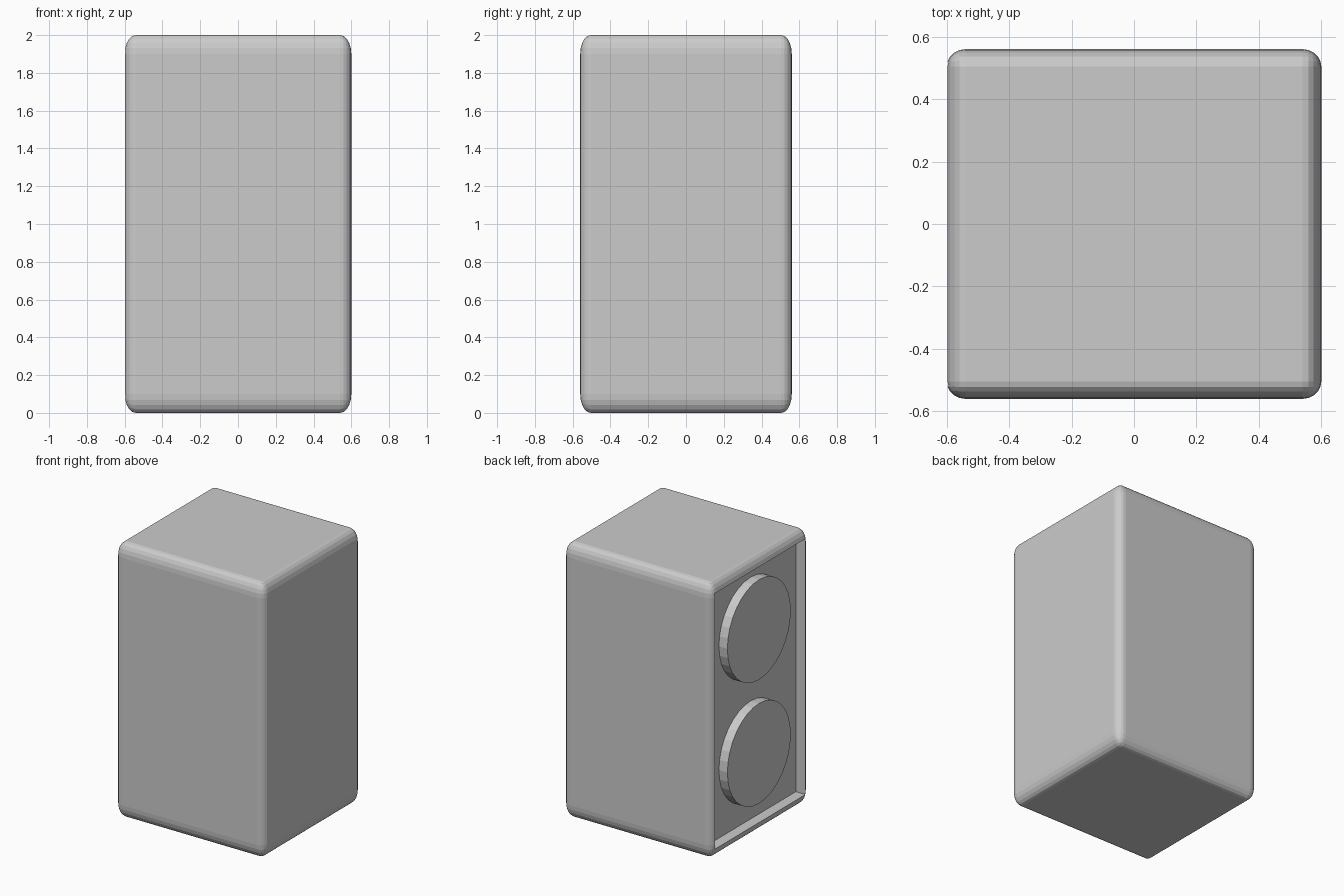
import bpy, bmesh, math
from mathutils import Matrix, Vector

if "Cube" in bpy.data.objects:
    bpy.data.objects.remove(bpy.data.objects["Cube"])


def make_object(name, bm):
    mesh = bpy.data.meshes.new(name)
    bm.normal_update()
    bm.to_mesh(mesh)
    bm.free()
    obj = bpy.data.objects.new(name, mesh)
    bpy.context.collection.objects.link(obj)
    return obj


def make_box(name, size, centre, bevel=0.0, segments=1):
    # The bevel is made on a 2-unit cube, then stretched with it
    bm = bmesh.new()
    bmesh.ops.create_cube(bm, size=2)
    if bevel:
        bmesh.ops.bevel(bm, geom=bm.edges[:], offset=bevel, segments=segments,
                        profile=0.5, affect='EDGES', clamp_overlap=True)
    bmesh.ops.scale(bm, vec=Vector(size) / 2, verts=bm.verts)
    bmesh.ops.translate(bm, vec=centre, verts=bm.verts)
    return make_object(name, bm)


PANEL_X = -0.52    # floor of the recess on the left side
DISC_X = -0.588    # outer face of the discs

# Rounded body
body = make_box("body", (1.2, 1.12, 2.0), (0, 0, 1), bevel=0.1, segments=5)

# Rectangular recess in the left side
cutter = make_box("recess_cutter", (0.4, 1.04, 1.86), (PANEL_X - 0.2, 0, 1))
cutter.hide_render = True
cut = body.modifiers.new("recess", 'BOOLEAN')
cut.operation = 'DIFFERENCE'
cut.solver = 'EXACT'
cut.object = cutter
bpy.context.view_layer.objects.active = body
bpy.ops.object.modifier_apply(modifier=cut.name)
bpy.data.objects.remove(cutter)

# Two round discs standing on the recess floor
for name, z in (("upper_disc", 1.465), ("lower_disc", 0.565)):
    bm = bmesh.new()
    bmesh.ops.create_cone(
        bm, cap_ends=True, segments=32, radius1=0.364, radius2=0.364,
        depth=PANEL_X - DISC_X,
        matrix=Matrix.Translation(((PANEL_X + DISC_X) / 2, 0, z))
        @ Matrix.Rotation(math.pi / 2, 4, 'Y'))
    make_object(name, bm)
